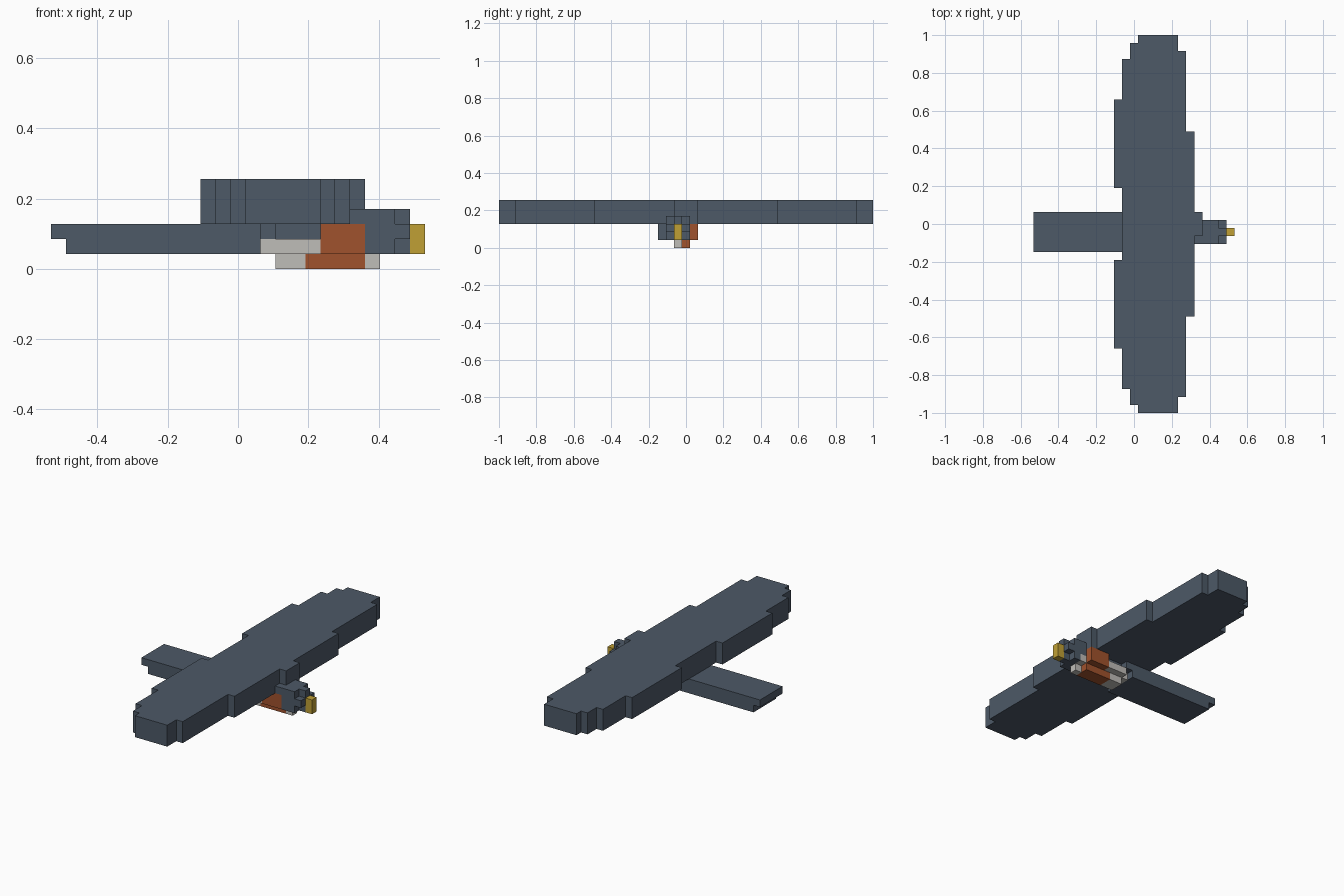
import bpy, bmesh

V = 2 / 47                      # edge length of one block
cube = bpy.data.objects.get("Cube")
if cube:
    bpy.data.objects.remove(cube, do_unlink=True)


def material(name, rgb):
    m = bpy.data.materials.new(name)
    m.use_nodes = True
    m.diffuse_color = (*rgb, 1)
    m.node_tree.nodes["Principled BSDF"].inputs["Base Color"].default_value = (*rgb, 1)
    return m


SLATE = material("slate_blue", (0.074, 0.100, 0.136))
RUST = material("rust_orange", (0.352, 0.084, 0.026))
PALE = material("pale_grey", (0.520, 0.508, 0.480))
GOLD = material("beak_gold", (0.527, 0.352, 0.036))


def point(i, j, k):
    """Block coordinates to world coordinates."""
    return ((i - 12.5) * V, (j - 23.5) * V, k * V)


def part(name, mat, outlines):
    """Extrude plan outlines, each (points, bottom, top), into one object."""
    bm = bmesh.new()
    for pts, low, high in outlines:
        face = bm.faces.new([bm.verts.new(point(i, j, low)) for i, j in pts])
        side = bmesh.ops.extrude_face_region(bm, geom=[face])["geom"]
        verts = [g for g in side if isinstance(g, bmesh.types.BMVert)]
        bmesh.ops.translate(bm, verts=verts, vec=(0, 0, (high - low) * V))
    bmesh.ops.recalc_face_normals(bm, faces=bm.faces)
    mesh = bpy.data.meshes.new(name)
    bm.to_mesh(mesh)
    bm.free()
    mesh.materials.append(mat)
    obj = bpy.data.objects.new(name, mesh)
    bpy.context.collection.objects.link(obj)
    return obj


def boxes(name, mat, *spans):
    """Blocks given as (x0, x1, y0, y1, z0, z1)."""
    return part(name, mat, [([(a, c), (b, c), (b, d), (a, d)], e, f)
                            for a, b, c, d, e, f in spans])


# Stepped wings: edges of one half listed from tip to middle, then mirrored
lead = [(18, 0), (18, 2), (19, 2), (19, 12), (20, 12)]
trail = [(13, 0), (13, 1), (12, 1), (12, 3), (11, 3), (11, 8),
         (10, 8), (10, 19), (11, 19)]


def mirrored(edge):
    return [(i, 47 - j) for i, j in reversed(edge)]


part("wings", SLATE,
     [(lead + mirrored(lead) + (trail + mirrored(trail))[::-1], 3, 6)])
boxes("shoulder_block", SLATE, (20, 21, 22, 25, 3, 6))

# Body and tail
boxes("tail", SLATE, (0, 1, 20, 25, 2, 3), (1, 14, 20, 25, 1, 3))
boxes("back_body", SLATE, (14, 15, 21, 25, 2, 3), (15, 18, 22, 24, 2, 3))

# Underside and throat
boxes("belly", PALE, (14, 18, 21, 24, 1, 2), (15, 18, 24, 25, 1, 2))
boxes("breast", RUST, (18, 21, 21, 25, 1, 3), (17, 21, 22, 24, 0, 1))
boxes("lower_belly", PALE, (15, 17, 22, 24, 0, 1))
boxes("throat", PALE, (21, 22, 22, 23, 0, 1), (21, 22, 23, 24, 1, 2))

# Head with a cross-shaped face, and the beak
boxes("head", SLATE, (20, 21, 21, 24, 3, 4), (21, 22, 21, 24, 2, 4),
      (21, 22, 21, 23, 1, 2), (22, 23, 21, 24, 1, 4))
boxes("face", SLATE, (23, 24, 22, 23, 1, 4),
      (23, 24, 21, 22, 2, 3), (23, 24, 23, 24, 2, 3))
boxes("beak", GOLD, (24, 25, 22, 23, 1, 3))
